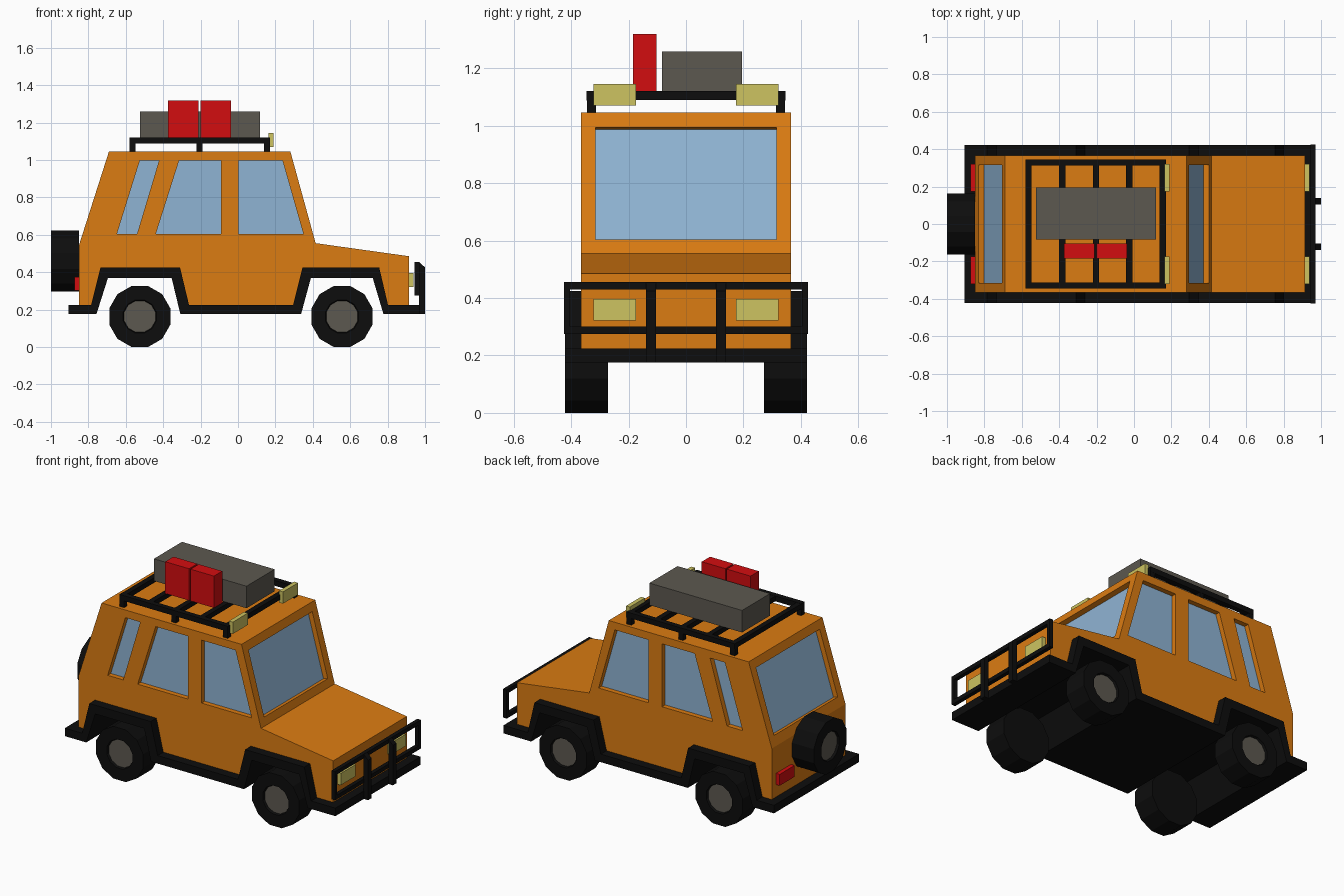
import bpy, bmesh, math
from mathutils import Vector

if "Cube" in bpy.data.objects:
    bpy.data.objects.remove(bpy.data.objects["Cube"])


def material(name, rgb):
    m = bpy.data.materials.new(name)
    m.diffuse_color = (*rgb, 1)
    m.use_nodes = True
    m.node_tree.nodes["Principled BSDF"].inputs["Base Color"].default_value = m.diffuse_color
    return m


ORANGE = material("orange_paint", (0.71, 0.2, 0.006))
BLACK = material("black_trim", (0.004, 0.004, 0.004))
GLASS = material("blue_glass", (0.275, 0.455, 0.655))
GREY = material("warm_grey", (0.107, 0.098, 0.08))
RED = material("red", (0.65, 0.004, 0.005))
YELLOW = material("lamp_yellow", (0.61, 0.55, 0.12))


def finish(name, bm, *mats):
    bmesh.ops.recalc_face_normals(bm, faces=bm.faces)
    me = bpy.data.meshes.new(name)
    bm.to_mesh(me)
    bm.free()
    for m in mats:
        me.materials.append(m)
    ob = bpy.data.objects.new(name, me)
    bpy.context.collection.objects.link(ob)
    return ob


def prism(name, profile, y0, y1, mat):
    """Extrude an (x, z) outline from y0 to y1."""
    bm = bmesh.new()
    a = [bm.verts.new((x, y0, z)) for x, z in profile]
    b = [bm.verts.new((x, y1, z)) for x, z in profile]
    bm.faces.new(a)
    bm.faces.new(b[::-1])
    n = len(a)
    for i in range(n):
        j = (i + 1) % n
        bm.faces.new((a[i], a[j], b[j], b[i]))
    return finish(name, bm, mat)


def box(name, x0, x1, y0, y1, z0, z1, mat):
    return prism(name, [(x0, z0), (x1, z0), (x1, z1), (x0, z1)], y0, y1, mat)


def wheel(name, loc, rot):
    """Twelve-sided tyre with a slightly sunk hub on its local +z side."""
    bm = bmesh.new()
    rings = []
    for r, z in ((0.169, -0.075), (0.169, 0.075), (0.092, 0.075), (0.087, 0.062)):
        rings.append([bm.verts.new((r * math.cos((i + 0.5) * math.pi / 6),
                                    r * math.sin((i + 0.5) * math.pi / 6), z)) for i in range(12)])
    for a, b in zip(rings, rings[1:]):
        for i in range(12):
            j = (i + 1) % 12
            bm.faces.new((a[i], a[j], b[j], b[i]))
    bm.faces.new(rings[0][::-1])
    bm.faces.new(rings[-1]).material_index = 1
    ob = finish(name, bm, BLACK, GREY)
    ob.location, ob.rotation_euler = loc, rot


# Body shell with wheel arches
body = prism("body", [
    (-0.85, 0.2), (-0.77, 0.2), (-0.715, 0.4), (-0.333, 0.4), (-0.283, 0.2),
    (0.315, 0.2), (0.368, 0.4), (0.738, 0.4), (0.79, 0.2), (0.915, 0.2),
    (0.915, 0.485), (0.415, 0.555), (0.28, 1.045), (-0.69, 1.045), (-0.85, 0.545)],
    -0.365, 0.365, ORANGE)

# Windows: cutters for the recesses, thin panes at the bottom of each recess
DEPTH = 0.034
cutters = []
side_windows = {
    "front": [(0.003, 0.603), (0.35, 0.603), (0.238, 0.997), (0.003, 0.997)],
    "middle": [(-0.44, 0.603), (-0.09, 0.603), (-0.09, 0.997), (-0.315, 0.997)],
    "rear": [(-0.648, 0.603), (-0.54, 0.603), (-0.422, 0.997), (-0.525, 0.997)]}
for side, s in (("right", -1), ("left", 1)):
    for place, outline in side_windows.items():
        cutters.append(prism("cutter", outline, s * (0.365 - DEPTH), s * 0.42, ORANGE))
        prism(f"{place}_{side}_window", outline, s * (0.362 - DEPTH), s * (0.368 - DEPTH), GLASS)


def sloped_window(name, low, high, out):
    """Window in a sloping end face running from low to high (x, z)."""
    low, high = Vector(low), Vector(high)
    d = high - low
    p, q = [low + d * ((z - low.y) / d.y) for z in (0.603, 0.994)]
    n = Vector((d.y, -d.x)).normalized() * out

    def slab(a, b):
        return [p + n * a, p + n * b, q + n * b, q + n * a]
    cutters.append(prism("cutter", slab(-DEPTH, 0.06), -0.315, 0.315, ORANGE))
    prism(name, slab(-DEPTH - 0.003, -DEPTH + 0.003), -0.315, 0.315, GLASS)


sloped_window("windscreen", (0.415, 0.555), (0.28, 1.045), 1)
sloped_window("tailgate_window", (-0.85, 0.545), (-0.69, 1.045), -1)

bpy.context.view_layer.objects.active = body
for c in cutters:
    c.hide_render = True
    mod = body.modifiers.new("recess", "BOOLEAN")
    mod.operation, mod.solver, mod.object = "DIFFERENCE", "EXACT", c
    bpy.ops.object.modifier_apply(modifier=mod.name)
    bpy.data.objects.remove(c)

# Black sill, bumpers and arch trim in one extruded strip
prism("sill_and_arches", [
    (-0.905, 0.225), (-0.785, 0.225), (-0.735, 0.425), (-0.31, 0.425), (-0.262, 0.225),
    (0.295, 0.225), (0.345, 0.425), (0.755, 0.425), (0.802, 0.225), (0.97, 0.225),
    (0.97, 0.175), (0.778, 0.175), (0.72, 0.37), (0.39, 0.37), (0.337, 0.175),
    (-0.308, 0.175), (-0.355, 0.37), (-0.695, 0.37), (-0.757, 0.175), (-0.905, 0.175)],
    -0.422, 0.422, BLACK)

# Wheels and spare
for end, x in (("rear", -0.525), ("front", 0.556)):
    for side, s in (("right", -1), ("left", 1)):
        wheel(f"{end}_{side}_wheel", (x, s * 0.347, 0.163), (-s * math.pi / 2, 0, 0))
wheel("spare_wheel", (-0.925, 0, 0.46), (0, -math.pi / 2, 0))

# Front guard frame
box("guard_top_bar", 0.945, 0.97, -0.425, 0.425, 0.43, 0.455, BLACK)
box("guard_lower_bar", 0.945, 0.97, -0.425, 0.425, 0.275, 0.3, BLACK)
for s in (-1, 1):
    box("guard_end_bar", 0.945, 0.97, s * 0.403, s * 0.425, 0.3, 0.43, BLACK)
    prism("guard_post", [(0.969, 0.175), (1.0, 0.175), (1.0, 0.425), (0.969, 0.455)],
          s * 0.105, s * 0.14, BLACK)
    # Lamps
    y0, y1 = s * 0.174, s * 0.322
    box("headlight", 0.91, 0.938, y0, y1, 0.322, 0.396, YELLOW)
    box("roof_lamp", 0.163, 0.19, y0, y1, 1.07, 1.144, YELLOW)
    box("tail_light", -0.875, -0.845, y0, y1, 0.302, 0.373, RED)

# Roof rack
for s in (-1, 1):
    box("rack_side_rail", -0.58, 0.17, s * 0.313, s * 0.346, 1.088, 1.121, BLACK)
    for x in (-0.58, -0.221, 0.138):
        box("rack_leg", x, x + 0.032, s * 0.314, s * 0.345, 1.04, 1.09, BLACK)
for x in (-0.58, -0.4, -0.22, -0.042, 0.137):
    box("rack_cross_bar", x, x + 0.033, -0.32, 0.32, 1.089, 1.12, BLACK)

# Luggage
box("cargo_box", -0.525, 0.117, -0.083, 0.195, 1.12, 1.258, GREY)
box("rear_fuel_can", -0.375, -0.21, -0.185, -0.103, 1.12, 1.319, RED)
box("front_fuel_can", -0.2, -0.037, -0.185, -0.103, 1.12, 1.319, RED)
